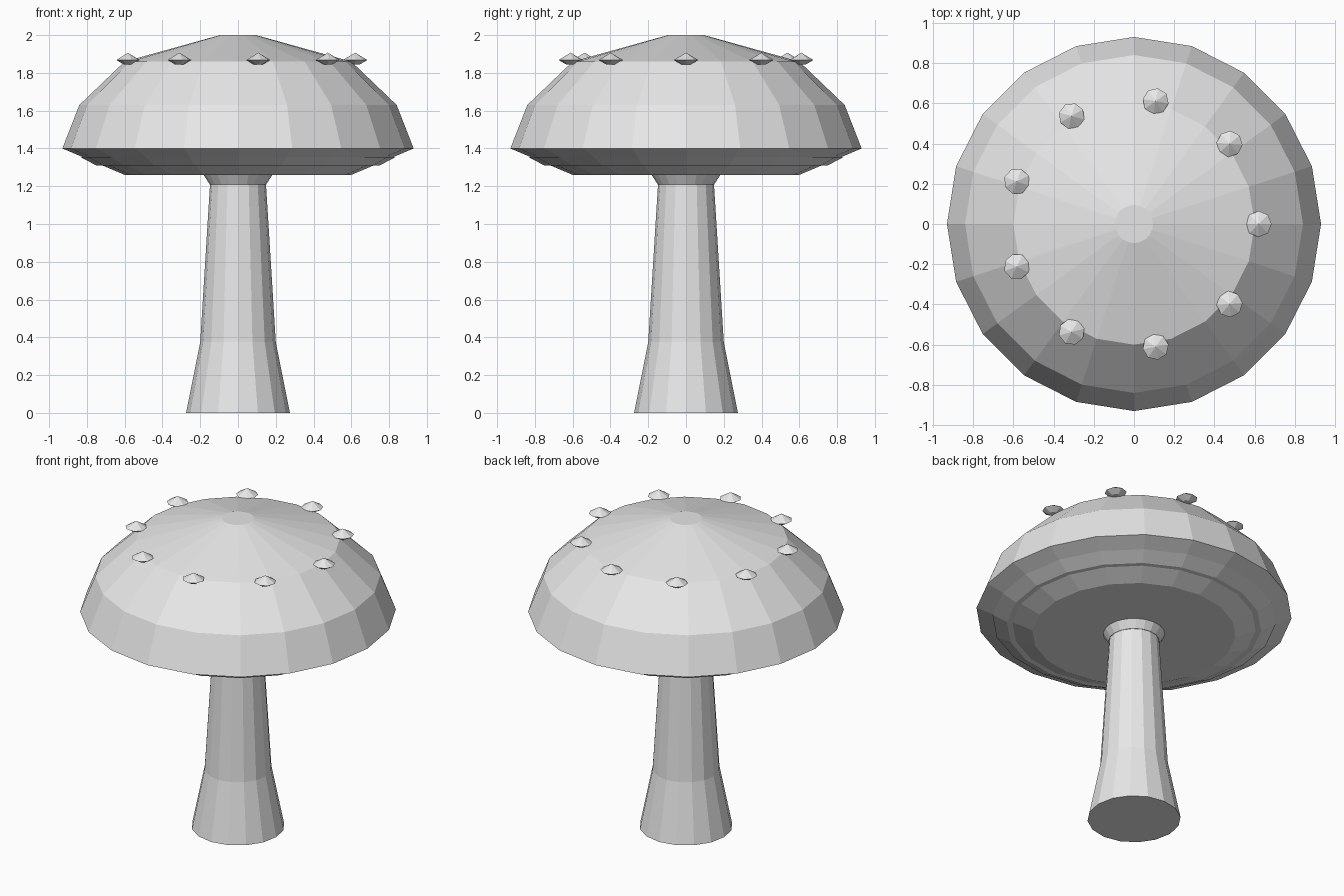
import bpy, bmesh, math

if "Cube" in bpy.data.objects:
    bpy.data.objects.remove(bpy.data.objects["Cube"])

grey = bpy.data.materials.new("plain_grey")
grey.diffuse_color = (0.8, 0.8, 0.8, 1)
grey.use_nodes = True
grey.node_tree.nodes["Principled BSDF"].inputs["Base Color"].default_value = grey.diffuse_color


def lathe(name, profile, sides, centre=(0, 0), turn=0.0):
    """Closed solid of revolution from (radius, z) points, bottom to top."""
    bm = bmesh.new()
    rings = []
    for r, z in profile:
        if r == 0:
            rings.append([bm.verts.new((0, 0, z))] * sides)
        else:
            angles = [turn + math.tau * i / sides for i in range(sides)]
            rings.append([bm.verts.new((r * math.cos(a), r * math.sin(a), z)) for a in angles])
    for low, high in zip(rings, rings[1:]):
        for i in range(sides):
            j = (i + 1) % sides
            bm.faces.new(dict.fromkeys((low[i], low[j], high[j], high[i])))
    if profile[0][0]:
        bm.faces.new(rings[0][::-1])
    if profile[-1][0]:
        bm.faces.new(rings[-1])
    bmesh.ops.recalc_face_normals(bm, faces=bm.faces)
    mesh = bpy.data.meshes.new(name)
    bm.to_mesh(mesh)
    bm.free()
    mesh.materials.append(grey)
    obj = bpy.data.objects.new(name, mesh)
    obj.location = (*centre, 0)
    bpy.context.collection.objects.link(obj)
    return obj


# Stem with a wide foot, and the collar under the cap
lathe("stem", [(0.275, 0), (0.2, 0.375), (0.147, 1.23)], 16)
lathe("collar", [(0.15, 1.21), (0.185, 1.265)], 20)

# Faceted cap, and the gill ring standing out of its underside
lathe("cap", [(0.6, 1.26), (0.93, 1.4), (0.84, 1.63), (0.6, 1.86), (0.095, 2.0)], 20)
lathe("gill_ring", [(0.75, 1.31), (0.835, 1.355)], 20)

# Nine pointed spots around the cap
for i in range(9):
    a = math.tau * i / 9
    lathe(f"spot_{i + 1}", [(0.025, 1.845), (0.065, 1.868), (0, 1.907)], 8,
          (0.62 * math.cos(a), 0.62 * math.sin(a)), a)
